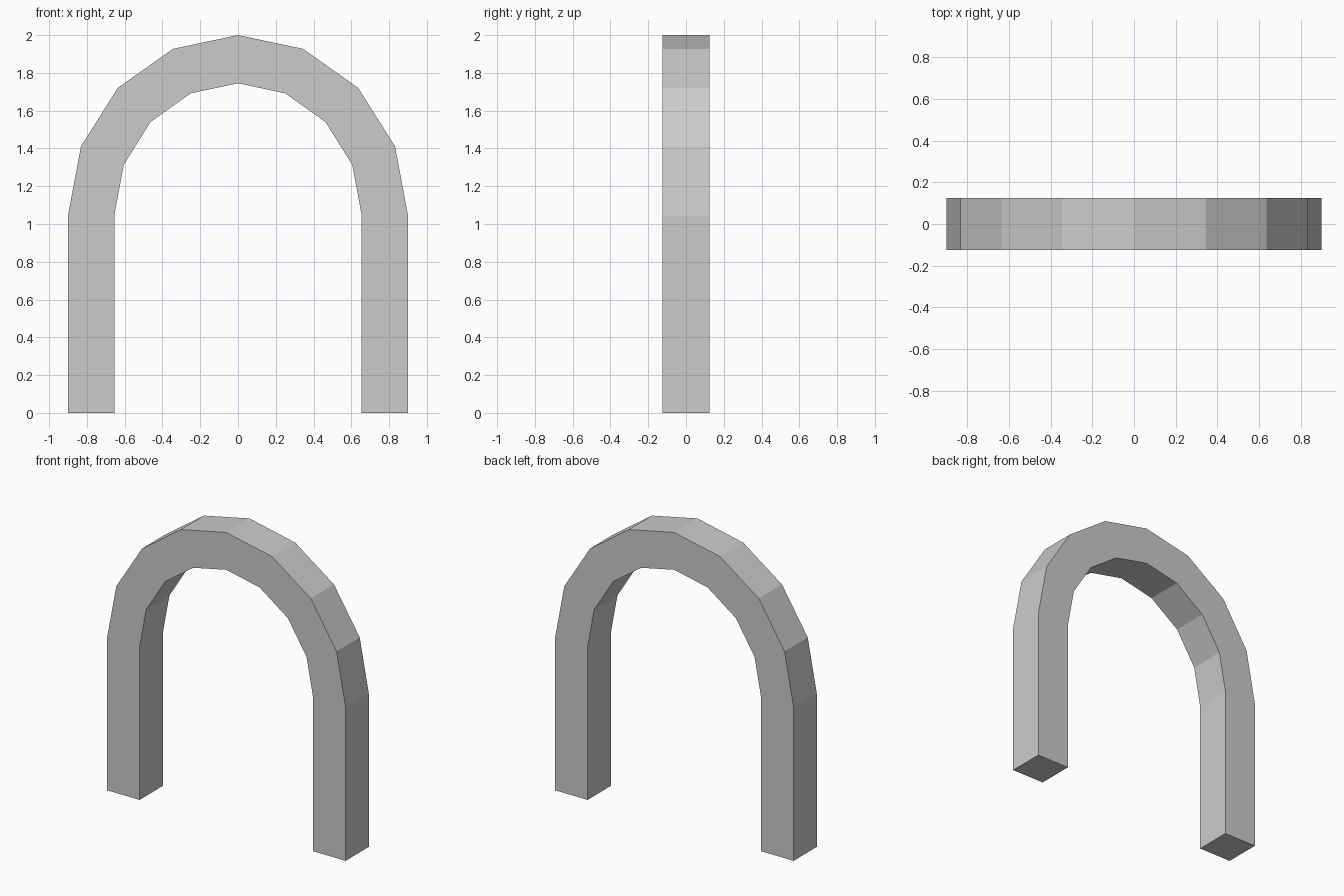
import bpy
import bmesh
from math import cos, sin, pi

cube = bpy.data.objects.get("Cube")
if cube:
    bpy.data.objects.remove(cube, do_unlink=True)

SPRING = 1.045   # height where the legs end and the curve starts
DEPTH = 0.25
SEGMENTS = 8

# Plain grey material
grey = bpy.data.materials.new("light_grey")
grey.use_nodes = True
colour = (0.6, 0.6, 0.6, 1)
grey.diffuse_color = colour
grey.node_tree.nodes["Principled BSDF"].inputs["Base Color"].default_value = colour


def arch_line(rx, rz):
    """Right foot, half ellipse, left foot."""
    curve = [(rx * cos(pi * i / SEGMENTS), SPRING + rz * sin(pi * i / SEGMENTS))
             for i in range(SEGMENTS + 1)]
    return [(rx, 0)] + curve + [(-rx, 0)]


# Front face as a strip of quads between the outer and inner lines
bm = bmesh.new()
outer, inner = [[bm.verts.new((x, -DEPTH / 2, z)) for x, z in arch_line(*radii)]
                for radii in ((0.9, 0.955), (0.655, 0.7))]
for i in range(len(outer) - 1):
    bm.faces.new((outer[i], outer[i + 1], inner[i + 1], inner[i]))

# Extrude the strip to the back
solid = bmesh.ops.extrude_face_region(bm, geom=bm.faces[:], use_keep_orig=True)
back = [v for v in solid["geom"] if isinstance(v, bmesh.types.BMVert)]
bmesh.ops.translate(bm, vec=(0, DEPTH, 0), verts=back)
bmesh.ops.recalc_face_normals(bm, faces=bm.faces[:])

mesh = bpy.data.meshes.new("arch")
bm.to_mesh(mesh)
bm.free()
mesh.materials.append(grey)
arch = bpy.data.objects.new("arch", mesh)
bpy.context.collection.objects.link(arch)
